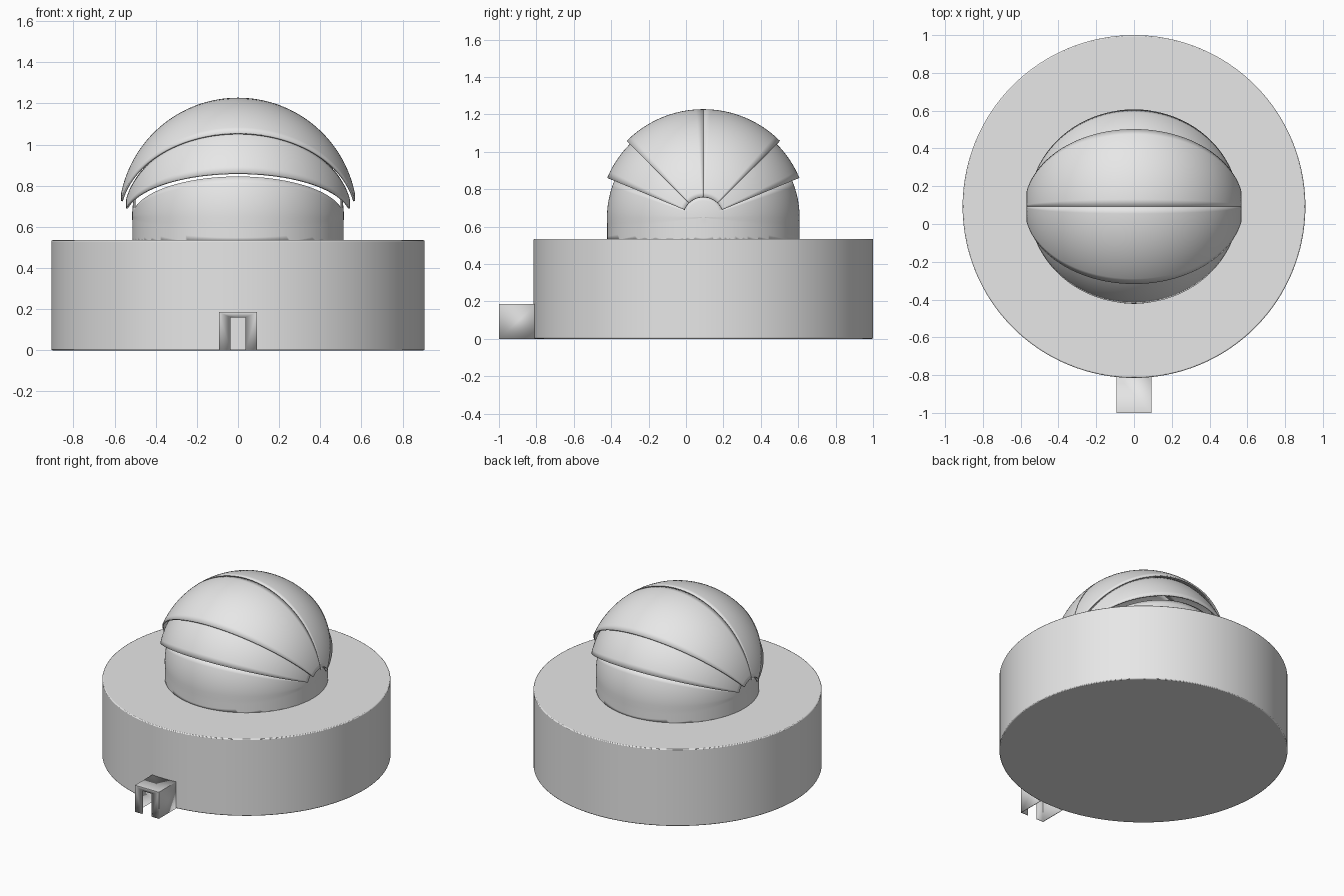
import bpy, bmesh, math
from mathutils import Vector

if "Cube" in bpy.data.objects:
    bpy.data.objects.remove(bpy.data.objects["Cube"])

CY = 0.0925                          # y of the building axis
C = Vector((0, CY, 0.648))           # centre of the dome
PIVOT = 0.11                         # radius of the round notch at the pivots

grey = bpy.data.materials.new("light_grey")
grey.diffuse_color = (0.8, 0.8, 0.8, 1)
grey.use_nodes = True
grey.node_tree.nodes["Principled BSDF"].inputs["Base Color"].default_value = grey.diffuse_color


def finish(bm, name, thickness=0, bevel=0):
    me = bpy.data.meshes.new(name)
    bm.to_mesh(me)
    bm.free()
    ob = bpy.data.objects.new(name, me)
    bpy.context.collection.objects.link(ob)
    me.materials.append(grey)
    if thickness:
        m = ob.modifiers.new("thickness", 'SOLIDIFY')
        m.thickness = thickness
        m.offset = -1
    if bevel:
        m = ob.modifiers.new("bevel", 'BEVEL')
        m.width = bevel
        m.segments = 2
        m.limit_method = 'ANGLE'
    bpy.ops.object.select_all(action='DESELECT')
    ob.select_set(True)
    bpy.context.view_layer.objects.active = ob
    bpy.ops.object.shade_smooth_by_angle(angle=math.radians(35))
    return ob


def sphere_patch(bm, r, a0, a1, t0, t1, nt):
    """Part of a sphere around the x axis: a is the turn, t the angle from +x."""
    na = max(2, round((a1 - a0) / 3.75))
    rows = []
    for i in range(na + 1):
        a = math.radians(a0 + (a1 - a0) * i / na)
        row = []
        for j in range(nt + 1):
            t = t0 + (t1 - t0) * j / nt
            row.append(bm.verts.new(C + r * Vector((
                math.cos(t), math.sin(t) * math.cos(a), math.sin(t) * math.sin(a)))))
        rows.append(row)
    for p, q in zip(rows, rows[1:]):
        for j in range(nt):
            bm.faces.new((p[j], p[j + 1], q[j + 1], q[j]))


def face_outward(bm, centre):
    bm.normal_update()
    for f in bm.faces:
        if f.normal.dot(f.calc_center_median() - centre) < 0:
            f.normal_flip()


def shutter(name, r, a0, a1):
    bm = bmesh.new()
    t = math.asin(PIVOT / r)
    sphere_patch(bm, r, a0, a1, t, math.pi - t, 64)
    face_outward(bm, C)
    finish(bm, name, thickness=0.01)


# round building
bm = bmesh.new()
bmesh.ops.create_cone(bm, cap_ends=True, segments=128, radius1=0.9075, radius2=0.9075, depth=0.535)
bmesh.ops.translate(bm, verts=bm.verts, vec=(0, CY, 0.2675))
finish(bm, "round_building", bevel=0.006)

# fixed lower dome, open above, with round pivot caps left and right
bm = bmesh.new()
R = 0.515
t = math.asin(PIVOT / R)
sphere_patch(bm, R, -202.5, 22.5, t, math.pi - t, 64)
sphere_patch(bm, R, -202.5, 157.5, 0, t, 6)
sphere_patch(bm, R, -202.5, 157.5, math.pi - t, math.pi, 6)
bmesh.ops.remove_doubles(bm, verts=bm.verts, dist=1e-4)
bmesh.ops.dissolve_degenerate(bm, edges=bm.edges, dist=1e-5)
bmesh.ops.bisect_plane(bm, geom=bm.verts[:] + bm.edges[:] + bm.faces[:],
                       plane_co=(0, 0, 0.53), plane_no=(0, 0, 1), clear_inner=True)
for v in bm.verts:                   # upright wall below the widest point
    if v.co.z < C.z:
        d = Vector((v.co.x, v.co.y - CY))
        d = d.normalized() * 0.514
        v.co.x, v.co.y = d.x, d.y + CY
face_outward(bm, C)
finish(bm, "lower_dome", thickness=0.008)

# nested dome shutters, front and back
shutter("front_lower_shutter", 0.556, 131, 157.5)
shutter("back_lower_shutter", 0.556, 22.5, 49)
shutter("front_upper_shutter", 0.58, 90, 135)
shutter("back_upper_shutter", 0.58, 45, 90)

# entrance porch: hollow, with a doorway in the front
bm = bmesh.new()
W, H, DW, DH, Y0, Y1 = 0.092, 0.185, 0.036, 0.16, -1.0, -0.8
front = [(-W, 0), (-DW, 0), (-DW, DH), (DW, DH), (DW, 0), (W, 0), (W, H), (-W, H)]
fv = [bm.verts.new((x, Y0, z)) for x, z in front]
bm.faces.new(fv)
bk = {i: bm.verts.new((front[i][0], Y1, front[i][1])) for i in (0, 5, 6, 7)}
for i, j in ((5, 6), (6, 7), (7, 0)):
    bm.faces.new((fv[i], fv[j], bk[j], bk[i]))
face_outward(bm, Vector((0, -0.9, 0.09)))
finish(bm, "entrance_porch", thickness=0.006)
